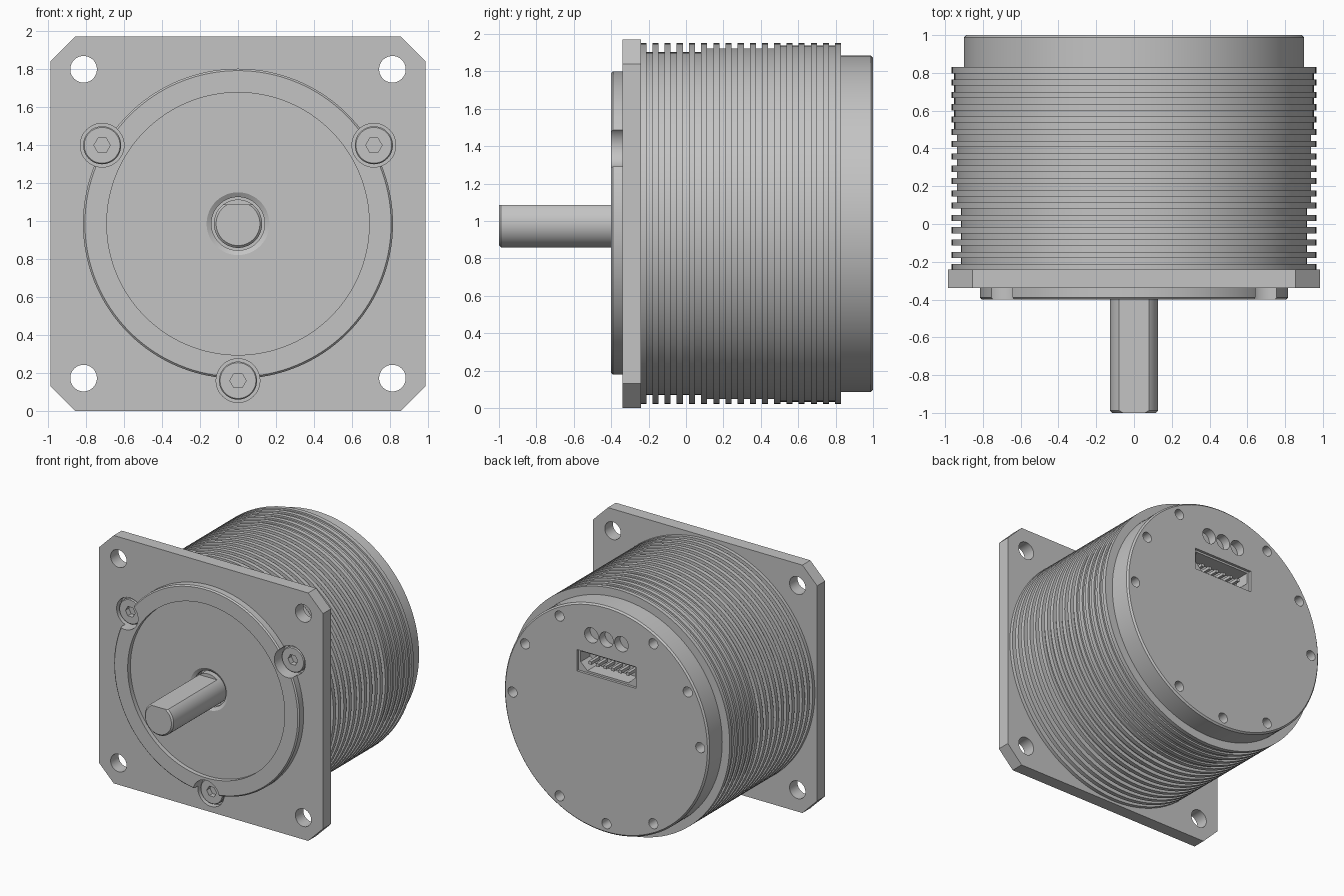
import bpy, bmesh, math

if "Cube" in bpy.data.objects:
    bpy.data.objects.remove(bpy.data.objects["Cube"], do_unlink=True)

CZ = 0.985  # height of the motor axis

grey = bpy.data.materials.new("metal_grey")
grey.use_nodes = True
COLOUR = (0.55, 0.55, 0.55, 1)
grey.diffuse_color = COLOUR
grey.node_tree.nodes["Principled BSDF"].inputs["Base Color"].default_value = COLOUR


def finish(name, bm):
    bmesh.ops.recalc_face_normals(bm, faces=bm.faces)
    mesh = bpy.data.meshes.new(name)
    bm.to_mesh(mesh)
    bm.free()
    mesh.materials.append(grey)
    obj = bpy.data.objects.new(name, mesh)
    bpy.context.collection.objects.link(obj)
    return obj


def lathe(name, profile, x=0, z=0, seg=128, ring=False):
    """Turn (radius, y) points about an axis along y; ring closes the profile."""
    bm = bmesh.new()
    loops = []
    for r, y in profile:
        angles = [2 * math.pi * i / seg for i in range(seg)]
        loops.append([bm.verts.new((x + r * math.cos(a), y, CZ + z + r * math.sin(a)))
                      for a in angles])
    pairs = list(zip(loops, loops[1:]))
    if ring:
        pairs.append((loops[-1], loops[0]))
    else:
        bm.faces.new(loops[0])
        bm.faces.new(loops[-1])
    for a, b in pairs:
        for i in range(seg):
            j = (i + 1) % seg
            bm.faces.new((a[i], a[j], b[j], b[i]))
    return finish(name, bm)


def cylinder(name, x, z, r, y0, y1, seg=32):
    return lathe(name, [(r, y0), (r, y1)], x, z, seg)


def prism(name, outline, y0, y1):
    """Extrude an (x, z) outline along y."""
    bm = bmesh.new()
    front = [bm.verts.new((x, y0, CZ + z)) for x, z in outline]
    back = [bm.verts.new((x, y1, CZ + z)) for x, z in outline]
    bm.faces.new(front)
    bm.faces.new(back)
    for i in range(len(front)):
        j = (i + 1) % len(front)
        bm.faces.new((front[i], front[j], back[j], back[i]))
    return finish(name, bm)


def box(name, x0, x1, z0, z1, y0, y1):
    return prism(name, [(x0, z0), (x1, z0), (x1, z1), (x0, z1)], y0, y1)


def cut(obj, cutters):
    """Subtract the cutters, bake the result and drop them."""
    for c in cutters:
        c.hide_render = True
        mod = obj.modifiers.new("cut", 'BOOLEAN')
        mod.operation = 'DIFFERENCE'
        mod.solver = 'EXACT'
        mod.object = c
    bpy.context.view_layer.update()
    deps = bpy.context.evaluated_depsgraph_get()
    mesh = bpy.data.meshes.new_from_object(obj.evaluated_get(deps))
    obj.modifiers.clear()
    obj.data = mesh
    for c in cutters:
        bpy.data.objects.remove(c, do_unlink=True)


def polar(r, degrees):
    a = math.radians(degrees)
    return r * math.cos(a), r * math.sin(a)


SCREWS = [polar(0.825, d) for d in (30, 150, 270)]


def counterbores():
    return [cylinder("bore_cutter", x, z, 0.115, -0.5, -0.29, 48) for x, z in SCREWS]


# Mounting plate with clipped corners and four through holes
H, C = 0.985, 0.855
plate = prism("mounting_plate", [(-C, -H), (C, -H), (H, -C), (H, C),
                                 (C, H), (-C, H), (-H, C), (-H, -C)], -0.34, -0.24)
cut(plate, [cylinder("hole_cutter", sx * 0.812, sz * 0.812, 0.07, -0.5, 0, 48)
            for sx in (-1, 1) for sz in (-1, 1)]
    + counterbores() + [cylinder("shaft_cutter", 0, 0, 0.15, -0.5, -0.26, 64)])

# Raised round boss with a shallow recessed face and shaft opening
boss = lathe("pilot_boss", [(0.815, -0.32), (0.815, -0.39), (0.805, -0.4), (0.69, -0.4),
                            (0.69, -0.365), (0.165, -0.365), (0.14, -0.35), (0.14, -0.32)],
             ring=True)
cut(boss, counterbores())

# Socket-head screws
for i, (x, z) in enumerate(SCREWS):
    head = lathe(f"screw_{i + 1}", [(0.1, -0.27), (0.1, -0.325), (0.094, -0.332)], x, z, 48)
    cut(head, [cylinder("hex_cutter", x, z, 0.043, -0.4, -0.29, 6)])

# Output shaft with a flat on top
shaft = lathe("shaft", [(0.127, -0.22), (0.127, -0.988), (0.115, -1)], seg=64)
cut(shaft, [box("flat_cutter", -0.3, 0.3, 0.1, 0.3, -1.2, -0.375)])

# Finned body, with grooves getting shallower towards the back
FINS = 17
START, END = -0.245, 0.83
half = (END - START) / (2 * FINS - 1)
profile = []
for i in range(FINS):
    y = START + 2 * half * i
    profile += [(0.965, y), (0.965, y + half)]
    if i < FINS - 1:
        r = 0.917 if i < 5 else 0.937 if i < 11 else 0.952
        profile += [(r, y + half), (r, y + 2 * half)]
lathe("finned_body", profile)

# Rear cap with screw holes, indicator holes and a connector socket
cap = lathe("rear_cap", [(0.9, 0.81), (0.9, 0.988), (0.888, 1)])
cutters = []
for group in (30, 150, 270):
    for d in (-30, 0, 30):
        x, z = polar(0.825, group + d)
        cutters.append(cylinder("cap_hole_cutter", x, z, 0.04, 0.9, 1.1, 24))
for x in (-0.132, 0, 0.132):
    cutters.append(cylinder("indicator_cutter", x, 0.637, 0.06, 0.93, 1.1, 32))
cutters.append(box("socket_rim_cutter", -0.26, 0.26, 0.32, 0.49, 0.98, 1.1))
cutters.append(prism("socket_cutter", [(-0.18, 0.335), (0.18, 0.335), (0.24, 0.39),
                                       (0.24, 0.475), (-0.24, 0.475), (-0.24, 0.39)],
                     0.86, 1.1))
cut(cap, cutters)

# Connector pins
for i in range(6):
    x = -0.165 + 0.066 * i
    box(f"connector_pin_{i + 1}", x - 0.012, x + 0.012, 0.385, 0.409, 0.85, 0.97)

# Smooth round surfaces, sharp edges
bpy.ops.object.select_all(action='DESELECT')
for obj in bpy.context.collection.objects:
    if obj.type == 'MESH' and grey.name in obj.data.materials:
        obj.select_set(True)
        bpy.context.view_layer.objects.active = obj
bpy.ops.object.shade_smooth_by_angle(angle=math.radians(25))
